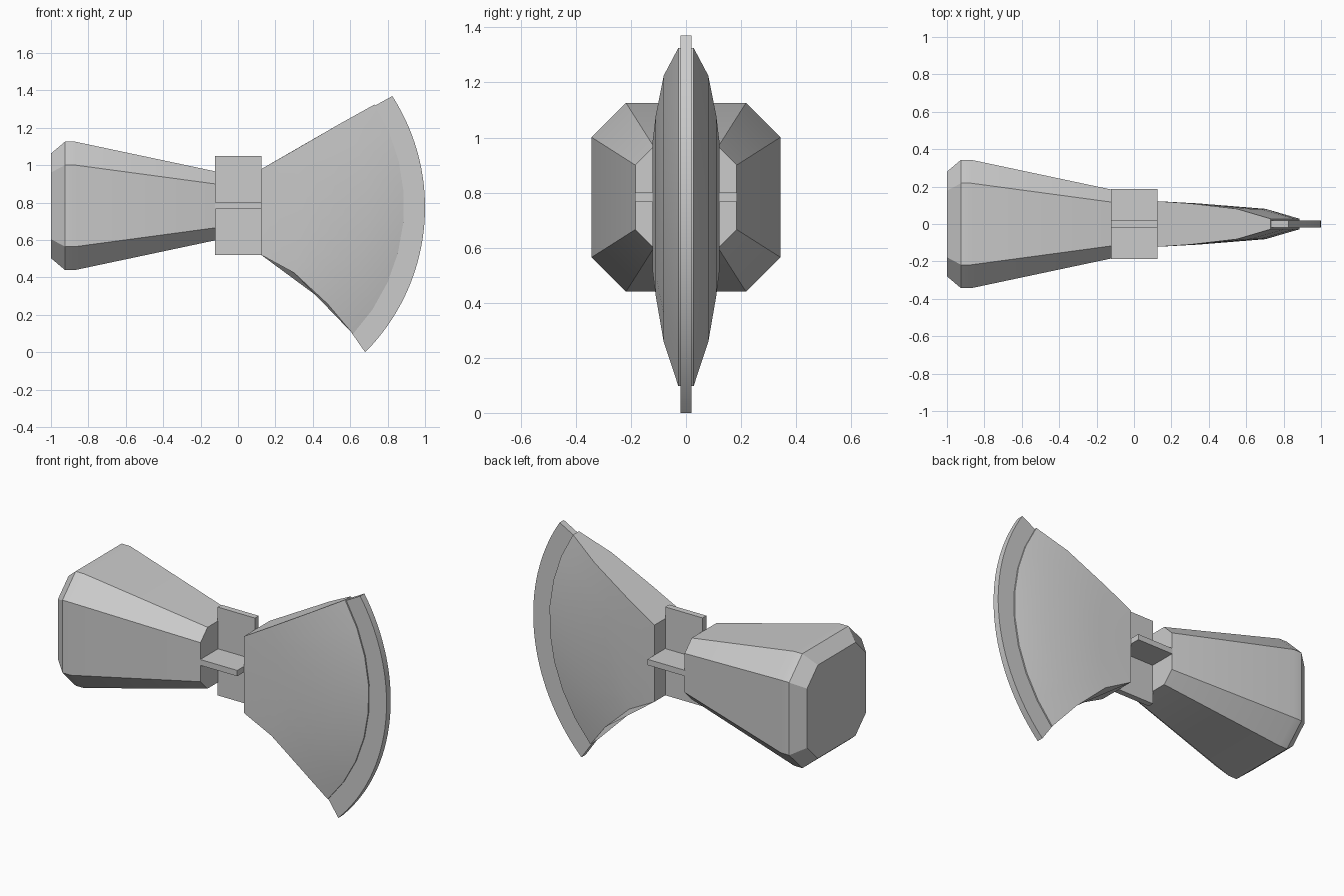
import bpy, bmesh, math
from mathutils import Vector

if "Cube" in bpy.data.objects:
    bpy.data.objects.remove(bpy.data.objects["Cube"])

steel = bpy.data.materials.new("grey steel")
steel.diffuse_color = (0.6, 0.6, 0.6, 1)
steel.use_nodes = True
steel.node_tree.nodes["Principled BSDF"].inputs["Base Color"].default_value = steel.diffuse_color


def loft(name, rings):
    """Skin a list of closed rings and cap both ends."""
    bm = bmesh.new()
    vs = [[bm.verts.new(p) for p in r] for r in rings]
    n = len(rings[0])
    for a, b in zip(vs, vs[1:]):
        for i in range(n):
            j = (i + 1) % n
            bm.faces.new((a[i], a[j], b[j], b[i]))
    bm.faces.new(vs[0])
    bm.faces.new(vs[-1])
    bmesh.ops.recalc_face_normals(bm, faces=bm.faces)
    me = bpy.data.meshes.new(name)
    bm.to_mesh(me)
    bm.free()
    me.materials.append(steel)
    ob = bpy.data.objects.new(name, me)
    bpy.context.collection.objects.link(ob)
    bpy.ops.object.select_all(action='DESELECT')
    ob.select_set(True)
    bpy.context.view_layer.objects.active = ob
    bpy.ops.object.shade_smooth_by_angle(angle=math.radians(25))
    return ob


def plate(name, x0, x1, hy, z0, z1):
    return loft(name, [[(x, -hy, z0), (x, hy, z0), (x, hy, z1), (x, -hy, z1)]
                       for x in (x0, x1)])


def arc(a, b, c, n):
    """n + 1 points (x, z) on the circle through a, b, c, from a to c."""
    (ax, az), (bx, bz), (cx, cz) = a, b, c
    d = 2 * (ax * (bz - cz) + bx * (cz - az) + cx * (az - bz))
    A, B, C = ax * ax + az * az, bx * bx + bz * bz, cx * cx + cz * cz
    ox = (A * (bz - cz) + B * (cz - az) + C * (az - bz)) / d
    oz = (A * (cx - bx) + B * (ax - cx) + C * (bx - ax)) / d
    r = math.hypot(ax - ox, az - oz)
    t0, t1 = math.atan2(az - oz, ax - ox), math.atan2(cz - oz, cx - ox)
    return [(ox + r * math.cos(t0 + (t1 - t0) * i / n),
             oz + r * math.sin(t0 + (t1 - t0) * i / n)) for i in range(n + 1)]


def octagon(x, h, k):
    """Chamfered square of half size h with flats of half length k."""
    pts = [(h, -k), (h, k), (k, h), (-k, h), (-h, k), (-h, -k), (-k, -h), (k, -h)]
    return [(x, y, 0.783 + z) for y, z in pts]


# Hammer head: tapered octagonal block with chamfered striking face
loft("hammer_head", [octagon(-1.0, 0.28, 0.178), octagon(-0.925, 0.343, 0.218),
                     octagon(-0.87, 0.343, 0.218), octagon(-0.12, 0.184, 0.117)])

# Crossed plates joining hammer and blade
plate("vertical_web", -0.122, 0.125, 0.018, 0.52, 1.05)
plate("horizontal_web", -0.122, 0.125, 0.186, 0.765, 0.8)

# Axe blade body: thick root, gentle taper, then a steep bevel
N = 8
root = [(0.125, 0.98 - 0.46 * i / N) for i in range(N + 1)]
columns = [(root, 0.122),
           (arc((0.30, 1.08), (0.345, 0.76), (0.30, 0.425), N), 0.110),
           (arc((0.55, 1.225), (0.705, 0.75), (0.48, 0.258), N), 0.081),
           (arc((0.73, 1.325), (0.888, 0.79), (0.615, 0.098), N), 0.028)]
rings = []
for i in range(N + 1):
    front = [(c[i][0], -t, c[i][1]) for c, t in columns]
    rings.append(front + [(x, -y, z) for x, y, z in reversed(front)])
loft("blade_body", rings)

# Thin curved cutting edge
M = 32
inner = arc((0.72, 1.312), (0.87, 0.79), (0.605, 0.108), M)
outer = arc((0.825, 1.37), (1.0, 0.78), (0.68, 0.0), M)
loft("cutting_edge", [[(a[0], -0.02, a[1]), (b[0], -0.02, b[1]),
                       (b[0], 0.02, b[1]), (a[0], 0.02, a[1])]
                      for a, b in zip(inner, outer)])
